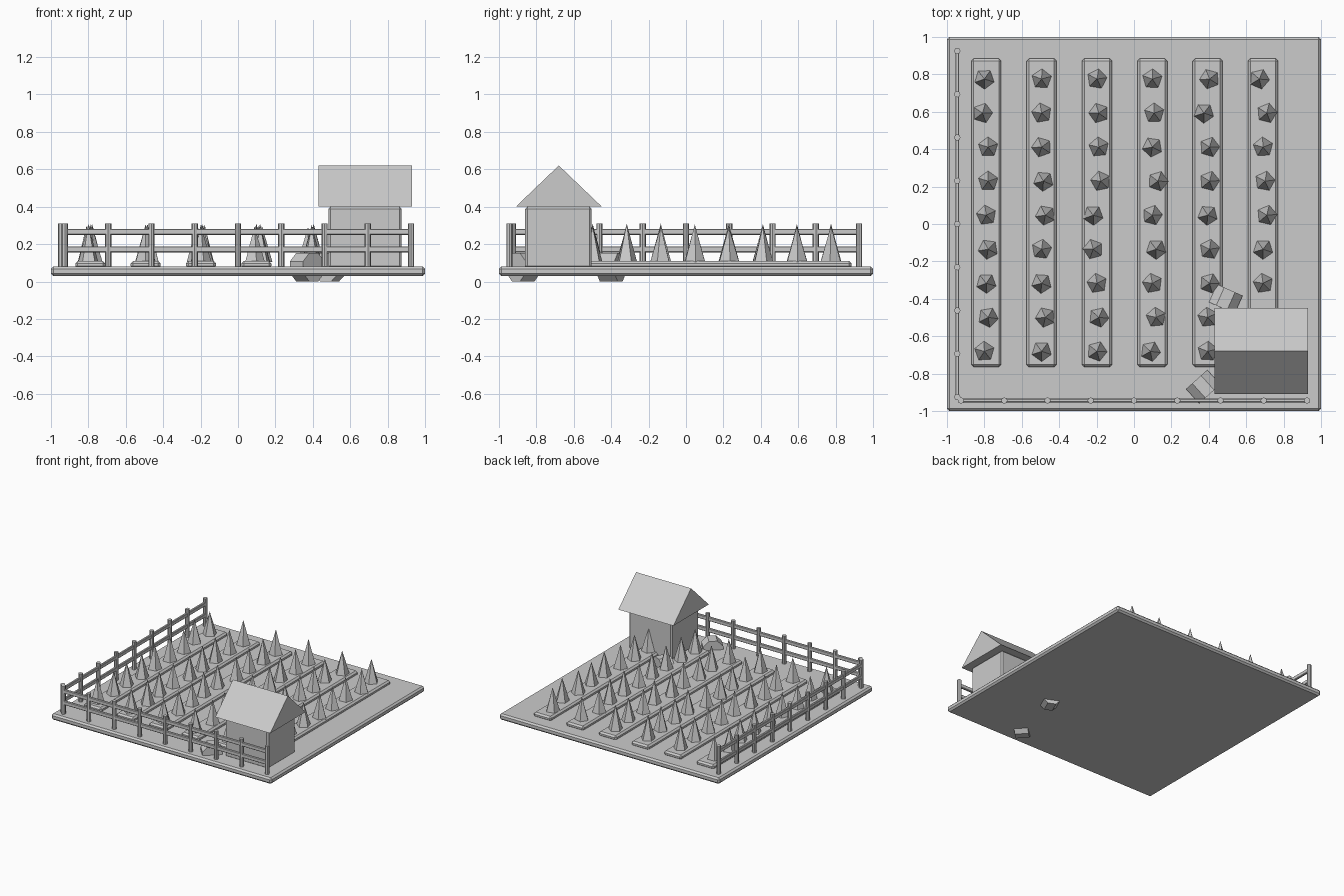
import bpy, bmesh, math, random
from mathutils import Matrix

if "Cube" in bpy.data.objects:
    bpy.data.objects.remove(bpy.data.objects["Cube"])
random.seed(4)


def finish(name, bm):
    bmesh.ops.recalc_face_normals(bm, faces=bm.faces)
    me = bpy.data.meshes.new(name)
    bm.to_mesh(me)
    bm.free()
    ob = bpy.data.objects.new(name, me)
    bpy.context.collection.objects.link(ob)
    return ob


def box(name, lo, hi, bevel=0.0):
    bm = bmesh.new()
    size = [b - a for a, b in zip(lo, hi)]
    mid = [(a + b) / 2 for a, b in zip(lo, hi)]
    bmesh.ops.create_cube(bm, size=1, matrix=Matrix.Translation(mid) @ Matrix.Diagonal((*size, 1)))
    if bevel:
        bmesh.ops.bevel(bm, geom=bm.edges[:], offset=bevel, segments=1, affect='EDGES')
    return finish(name, bm)


def cone(name, sides, r1, r2, depth, matrix):
    bm = bmesh.new()
    bmesh.ops.create_cone(bm, cap_ends=True, segments=sides, radius1=r1, radius2=r2,
                          depth=depth, matrix=matrix)
    if r2 == 0:
        bmesh.ops.remove_doubles(bm, verts=bm.verts[:], dist=1e-5)
    return finish(name, bm)


# ground slab
box("field_base", (-1, -1, 0.03), (1, 1, 0.08), 0.013)

# planting beds with rows of pointed crops (sideways offsets in hundredths)
wobble = [(-1, -2, 1, 1, 0, 1, 0, 1, -1), (0, 0, 0, 1, 2, 0, 0, 2, 0),
          (0, 1, 1, 2, -2, -2, 0, 1, 0), (0, 1, 0, 3, 0, 2, 0, 2, -1),
          (1, -2, 1, 1, 0, 1, 1, 0, 0), (-2, 2, 0, 1, 2, 0, 0, 0, 0)]
for i, row in enumerate(wobble):
    x = -0.79 + 0.296 * i
    box("planting_bed", (x - 0.08, -0.765, 0.07), (x + 0.08, 0.885, 0.11), 0.013)
    for j, dx in enumerate(row):
        h = random.uniform(0.185, 0.205)
        pos = (x + dx * 0.01, 0.775 - 0.182 * j, 0.105 + h / 2)
        cone("crop_plant", 5, 0.056, 0, h,
             Matrix.Translation(pos) @ Matrix.Rotation(random.uniform(0, 2 * math.pi), 4, 'Z'))

# fences along the left and front edges
for k in range(9):
    t = -0.925 + 0.23125 * k
    for x, y in ((-0.945, t), (t, -0.944)):
        cone("fence_post", 8, 0.017, 0.017, 0.235, Matrix.Translation((x, y, 0.1925)))
for z in (0.172, 0.265):
    box("left_fence_rail", (-0.955, -0.935, z - 0.016), (-0.935, 0.935, z + 0.016), 0.004)
    box("front_fence_rail", (-0.935, -0.954, z - 0.016), (0.935, -0.934, z + 0.016), 0.004)

# shed walls and gable roof
box("shed_walls", (0.483, -0.86, 0.07), (0.875, -0.505, 0.40), 0.012)
bm = bmesh.new()
ends = [[bm.verts.new((x, y, z)) for y, z in ((-0.91, 0.40), (-0.45, 0.40), (-0.68, 0.62))]
        for x in (0.43, 0.93)]
for e in ends:
    bm.faces.new(e)
for i in range(3):
    j = (i + 1) % 3
    bm.faces.new((ends[0][i], ends[0][j], ends[1][j], ends[1][i]))
finish("shed_roof", bm)

# round bales lying on their sides, flat side down
for x, y, angle in ((0.37, -0.87, -48), (0.49, -0.40, 66)):
    cone("hay_bale", 8, 0.0825, 0.0825, 0.105,
         Matrix.Translation((x, y, 0.0762)) @ Matrix.Rotation(math.radians(angle), 4, 'Z')
         @ Matrix.Rotation(math.pi / 2, 4, 'Y') @ Matrix.Rotation(math.pi / 8, 4, 'Z'))
